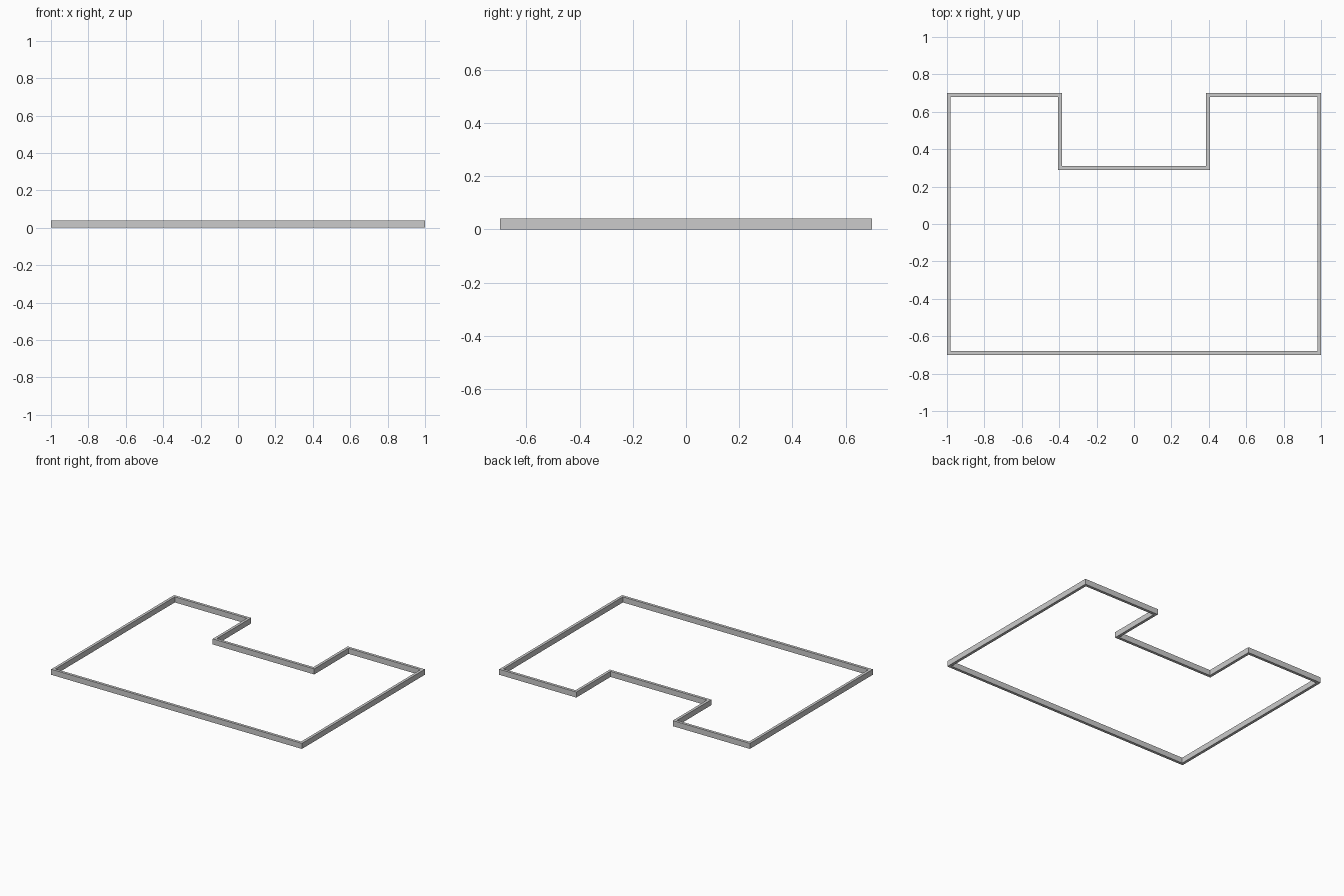
import bpy, bmesh

if "Cube" in bpy.data.objects:
    bpy.data.objects.remove(bpy.data.objects["Cube"])

HEIGHT = 0.04
HALF = 0.01  # half of the wall thickness

# Right half of the wall centre line, from front middle to back notch
half_path = [(0.99, -0.69), (0.99, 0.69), (0.395, 0.69), (0.395, 0.30)]
path = half_path + [(-x, y) for x, y in reversed(half_path)]


def offset(points, d):
    """Move a right-angled counter-clockwise loop outward by d with mitred corners."""
    out = []
    for i, (x, y) in enumerate(points):
        for ax, ay, bx, by in ((*points[i - 1], x, y),
                               (x, y, *points[(i + 1) % len(points)])):
            if abs(ax - bx) < 1e-6:
                new_x = x + (d if by > ay else -d)
            else:
                new_y = y + (d if bx < ax else -d)
        out.append((new_x, new_y))
    return out


# Notched border frame: flat ring extruded upward
bm = bmesh.new()
outer = [bm.verts.new((x, y, 0)) for x, y in offset(path, HALF)]
inner = [bm.verts.new((x, y, 0)) for x, y in offset(path, -HALF)]
n = len(path)
ring = [bm.faces.new((outer[i], outer[(i + 1) % n], inner[(i + 1) % n], inner[i]))
        for i in range(n)]
top = bmesh.ops.extrude_face_region(bm, geom=ring, use_keep_orig=True)["geom"]
bmesh.ops.translate(bm, vec=(0, 0, HEIGHT),
                    verts=[v for v in top if isinstance(v, bmesh.types.BMVert)])
bmesh.ops.recalc_face_normals(bm, faces=bm.faces)
mesh = bpy.data.meshes.new("border_frame")
bm.to_mesh(mesh)
bm.free()
bpy.context.collection.objects.link(bpy.data.objects.new("border_frame", mesh))
